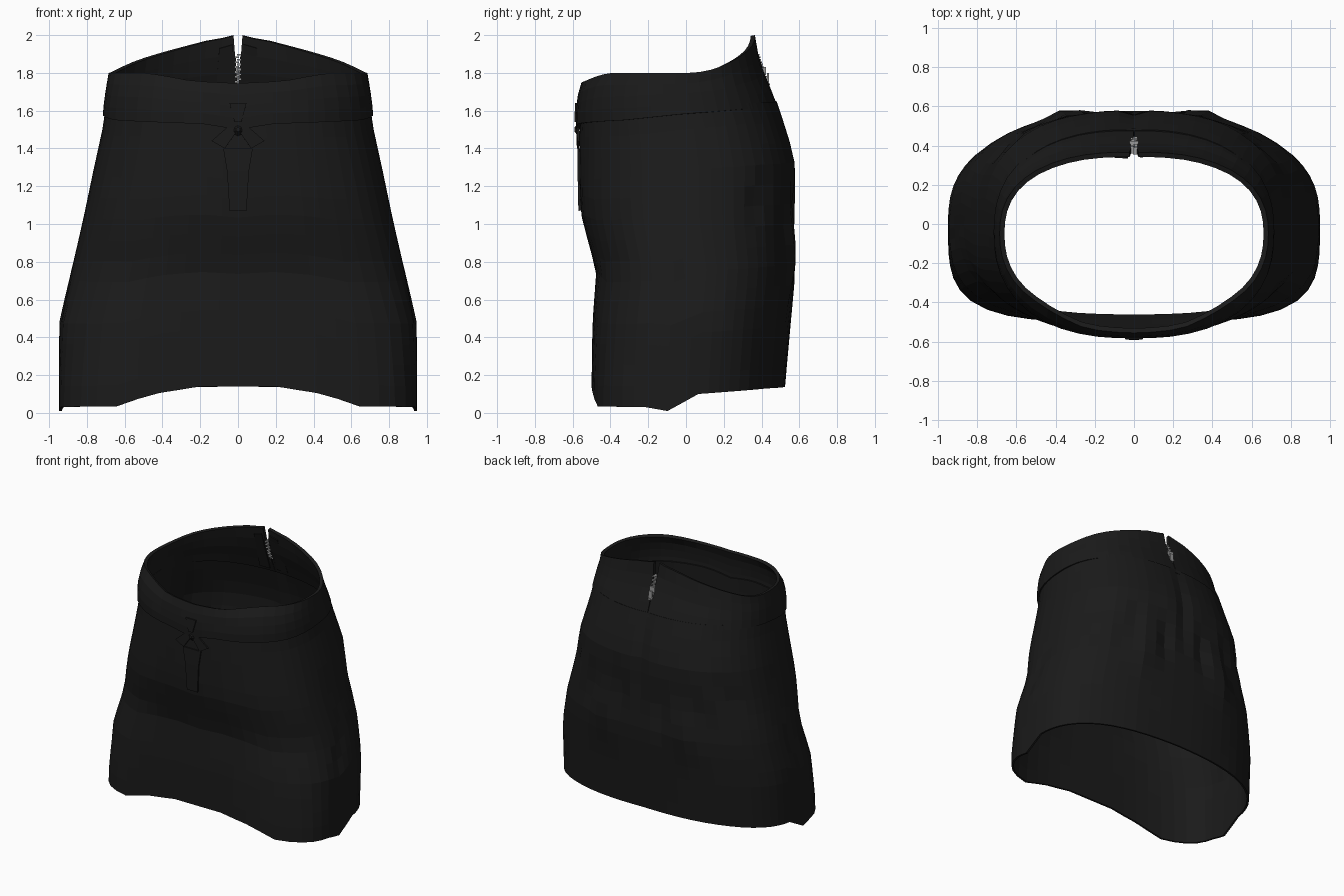
import bpy, bmesh, math

if "Cube" in bpy.data.objects:
    bpy.data.objects.remove(bpy.data.objects["Cube"])

def material(name, v):
    m = bpy.data.materials.new(name)
    m.diffuse_color = (v, v, v, 1)
    m.use_nodes = True
    m.node_tree.nodes["Principled BSDF"].inputs["Base Color"].default_value = m.diffuse_color
    return m

FABRIC = material("black fabric", 0.0105)
METAL = material("zip metal", 0.32)

# Cross-sections: height, half width, front y, back y, front squareness, back squareness
SECTIONS = [(0.00, .948, -.50, .52, 3.9, 2.45), (0.15, .948, -.50, .525, 3.8, 2.45),
            (0.48, .946, -.495, .555, 3.2, 2.4), (0.75, .885, -.475, .582, 2.8, 2.45),
            (0.95, .837, -.53, .576, 2.7, 2.5), (1.07, .81, -.56, .578, 2.6, 2.5),
            (1.30, .762, -.565, .584, 2.5, 2.5), (1.50, .718, -.565, .537, 2.4, 2.4),
            (1.62, .70, -.56, .482, 2.4, 2.4)]
WAIST = [(1.45, .718, -.58, .545, 2.4, 2.4), (1.60, .715, -.584, .494, 2.4, 2.4), (1.70, .702, -.57, .455, 2.4, 2.4),
         (1.76, .692, -.55, .43, 2.3, 2.3), (1.80, .685, -.51, .413, 2.3, 2.3), (1.90, .665, -.47, .382, 2.3, 2.3),
         (2.00, .64, -.46, .365, 2.3, 2.3)]
# Edge heights by angle from centre front
HEM = [(0, .14), (12, .14), (26, .10), (36, .035), (68, .03), (72, .02), (76, 0), (86, .05), (96, .10),
       (140, .13), (180, .14)]
SEAM = [(0, 1.50), (15, 1.53), (60, 1.55), (90, 1.58), (130, 1.61), (180, 1.62)]
RIM = [(0, 1.745), (20, 1.757), (35, 1.79), (45, 1.80), (102, 1.80), (115, 1.82), (130, 1.865), (150, 1.925),
       (165, 1.97), (180, 2.0)]
# Fabric folds: angle, height, lean (degrees per unit height), half length, width in degrees, depth
FOLDS = [(158, .85, 10, .2, 5, .03), (-158, .85, -10, .2, 5, .03), (167, 1.0, -15, .2, 4, -.03),
         (-167, 1.0, 15, .2, 4, -.03), (148, 1.0, 20, .18, 4, -.02), (-148, 1.0, -20, .18, 4, -.02),
         (180, 1.25, 0, .35, 4, -.025), (-180, 1.25, 0, .35, 4, -.025),
         (128, 1.12, 40, .12, 5, -.02), (-128, 1.12, -40, .12, 5, -.02),
         (80, .6, 40, .2, 4, -.012), (-80, .6, -40, .2, 4, -.012)]

def lerp_table(table, k):
    if k <= table[0][0]:
        return table[0][1:]
    for a, b in zip(table, table[1:]):
        if k <= b[0]:
            f = (k - a[0]) / (b[0] - a[0])
            return tuple(p + (q - p) * f for p, q in zip(a[1:], b[1:]))
    return table[-1][1:]

def edge(table, deg):
    return lerp_table(table, abs(deg))[0]

def surface(table, deg, z, out=0.0):
    w, yf, yb, nf, nb = lerp_table(table, z)
    yc = (yf + yb) / 2
    s, c = math.sin(math.radians(deg)), math.cos(math.radians(deg))
    n = nf if c > 0 else nb
    r = (abs(s) ** n + abs(c) ** n) ** (-1 / n)
    return ((w + out) * s * r, yc - ((yb - yf) / 2 + out) * c * r, z)

def fold(deg, z):
    return sum(d * math.exp(-((deg - a - lean * (z - h)) / wd) ** 2 - ((z - h) / ln) ** 2)
               for a, h, lean, ln, wd, d in FOLDS)

def make(name, verts, faces, mat, thick=0):
    me = bpy.data.meshes.new(name)
    me.from_pydata(verts, [], faces)
    me.materials.append(mat)
    ob = bpy.data.objects.new(name, me)
    bpy.context.collection.objects.link(ob)
    if thick:
        m = ob.modifiers.new("thickness", 'SOLIDIFY')
        m.thickness, m.offset = thick, -1
    return ob

def shell(name, rows, cols, point, closed, thick):
    """Grid of points wrapped around the body, from the bottom up."""
    n = cols if closed else cols + 1
    verts = [point(-180 + 360 * i / cols, j / rows) for j in range(rows + 1) for i in range(n)]
    faces = [(j * n + i, j * n + (i + 1) % n, (j + 1) * n + (i + 1) % n, (j + 1) * n + i)
             for j in range(rows) for i in range(cols)]
    return make(name, verts, faces, FABRIC, thick)

# Skirt body, from the dipped hem to just under the waistband
def body_point(deg, f):
    lo, hi = edge(HEM, deg), edge(SEAM, deg) + .03
    z = lo + (hi - lo) * f
    return surface(SECTIONS, deg, z, fold(deg, z))

shell("skirt_body", 14, 60, body_point, True, .015)

# Waistband, split at centre back by a narrow V opening
def band_point(deg, f):
    lo, hi = edge(SEAM, deg), edge(RIM, deg)
    z = lo + (hi - lo) * f
    x, y, z = surface(WAIST, deg, z)
    if abs(deg) > 179.9:
        x = math.copysign(.001 + .023 * max(0, (z - 1.70) / .3), deg)
    return (x, y, z)

shell("waistband", 4, 48, band_point, False, .025)

# Pieces lying on the centre front
def front_piece(name, table, outline, out, thick):
    verts = []
    for x, z in outline:
        w, yf, yb, n, _ = lerp_table(table, z)
        yc = (yf + yb) / 2
        verts.append((x, yc - ((yb - yf) / 2 + out) * (1 - abs(x / w) ** n) ** (1 / n), z))
    return make(name, verts, [tuple(range(len(verts)))], FABRIC, thick)

front_piece("front_placket_lower", SECTIONS, [(-.045, 1.07), (.045, 1.07), (.058, 1.28), (-.058, 1.28)], .010, .014)
front_piece("front_placket_upper", SECTIONS, [(-.058, 1.28), (.058, 1.28), (.078, 1.40), (-.078, 1.40)], .010, .014)
front_piece("front_tab", WAIST, [(-.018, 1.54), (.018, 1.54), (.045, 1.64), (-.045, 1.64)], .009, .012)
for s, side in ((-1, "left"), (1, "right")):
    pts = [(0, 1.50), (s * .07, 1.40), (s * .14, 1.44), (s * .06, 1.51)]
    front_piece("front_pleat_" + side, SECTIONS, pts if s > 0 else pts[::-1], .014, .012)

# Gathered knot where the front pleats meet
bpy.ops.mesh.primitive_cone_add(vertices=6, radius1=.035, radius2=.012, depth=.02,
                                location=(0, -.58, 1.50), rotation=(math.pi / 2, 0, 0))
knot = bpy.context.object
knot.name = "front_knot"
knot.data.materials.append(FABRIC)

# Zip at centre back
def box(bm, x, y, z, sx, sy, sz):
    for v in bmesh.ops.create_cube(bm, size=1)["verts"]:
        v.co = (x + v.co.x * sx, y + v.co.y * sy, z + v.co.z * sz)

def from_boxes(name, boxes, mat):
    bm = bmesh.new()
    for b in boxes:
        box(bm, *b)
    me = bpy.data.meshes.new(name)
    bm.to_mesh(me)
    bm.free()
    me.materials.append(mat)
    bpy.context.collection.objects.link(bpy.data.objects.new(name, me))

def back_y(z):
    return lerp_table(WAIST, z)[2]

teeth = []
for i in range(13):
    z = 1.74 + i * .013
    teeth.append(((-1) ** i * .006, back_y(z) - .011, z, .022, .036, .009))
from_boxes("zip_teeth", teeth, METAL)
from_boxes("zip_tape", [(s * .016, back_y(z) - .016, z, .012, .014, .034)
                        for s in (-1, 1) for z in (1.72, 1.75, 1.78, 1.81, 1.84, 1.87)], FABRIC)
from_boxes("zip_slider", [(0, back_y(1.81) + .006, 1.81, .046, .014, .04),
                          (.004, back_y(1.77) + .008, 1.765, .03, .010, .07)], METAL)

# Inner facings beside the zip
for s, side in ((-1, "left"), (1, "right")):
    pts = [(s * x, back_y(z) - .034, z) for x, z in ((.03, 1.64), (.12, 1.64), (.10, 1.93), (.03, 1.95))]
    make("zip_facing_" + side, pts, [(0, 1, 2, 3)], FABRIC, .006)
